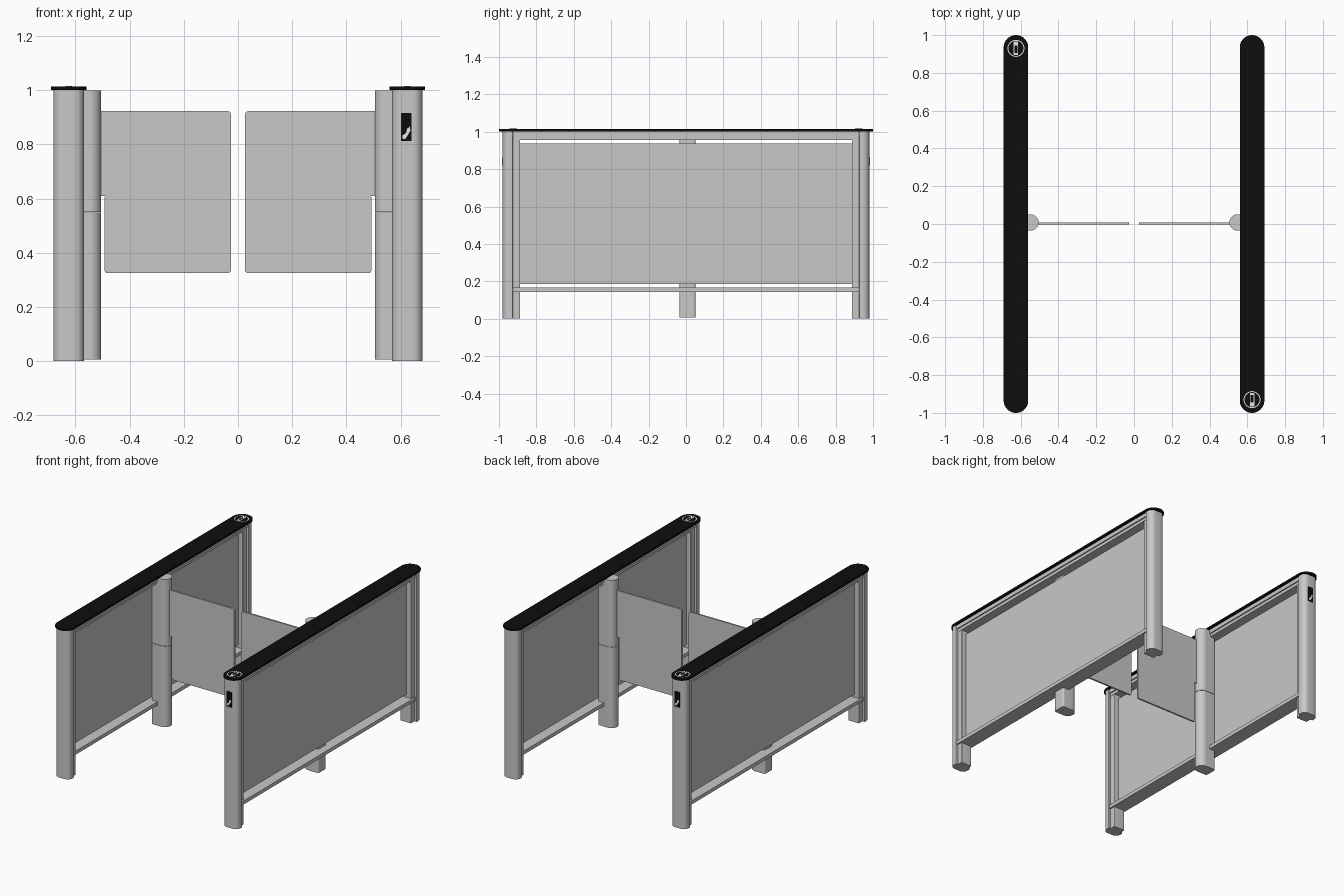
import bpy, bmesh, math
from mathutils import Vector

if "Cube" in bpy.data.objects:
    bpy.data.objects.remove(bpy.data.objects["Cube"])


def material(name, c):
    m = bpy.data.materials.new(name)
    m.diffuse_color = (c[0], c[1], c[2], 1)
    m.use_nodes = True
    m.node_tree.nodes["Principled BSDF"].inputs["Base Color"].default_value = m.diffuse_color
    return m


STEEL = material("brushed_steel", (0.58, 0.58, 0.58))
BLACK = material("gloss_black", (0.004, 0.004, 0.004))
WHITE = material("symbol_white", (0.9, 0.9, 0.9))


def rounded(x0, y0, x1, y1, radii, n=8):
    """Rectangle outline; radii for corners (x0,y0), (x1,y0), (x1,y1), (x0,y1)."""
    pts = []
    signs = [(1, 1), (-1, 1), (-1, -1), (1, -1)]
    for k, (cx, cy) in enumerate([(x0, y0), (x1, y0), (x1, y1), (x0, y1)]):
        r = radii[k]
        if r == 0:
            pts.append((cx, cy))
            continue
        ox, oy = cx + signs[k][0] * r, cy + signs[k][1] * r
        for i in range(n + 1):
            a = math.pi + (k + i / n) * math.pi / 2
            pts.append((ox + r * math.cos(a), oy + r * math.sin(a)))
    return pts


def circle(cx, cy, r, n=32):
    return [(cx + r * math.cos(2 * math.pi * i / n), cy + r * math.sin(2 * math.pi * i / n))
            for i in range(n)]


def prism(name, pts, lo, hi, mat, axis="z", sx=1, sy=1):
    """Extrude an outline along z (xy outline) or y (xz outline), flipped by sx, sy."""
    bm = bmesh.new()

    def co(p, d):
        x, y, z = (p[0], p[1], d) if axis == "z" else (p[0], d, p[1])
        return Vector((x * sx, y * sy, z))
    a = [bm.verts.new(co(p, lo)) for p in pts]
    b = [bm.verts.new(co(p, hi)) for p in pts]
    bm.faces.new(a)
    bm.faces.new(b)
    n = len(pts)
    for i in range(n):
        j = (i + 1) % n
        bm.faces.new((a[i], a[j], b[j], b[i]))
    bmesh.ops.remove_doubles(bm, verts=bm.verts, dist=1e-6)
    bmesh.ops.recalc_face_normals(bm, faces=bm.faces)
    me = bpy.data.meshes.new(name)
    bm.to_mesh(me)
    bm.free()
    me.materials.append(mat)
    ob = bpy.data.objects.new(name, me)
    bpy.context.collection.objects.link(ob)
    bpy.ops.object.select_all(action="DESELECT")
    ob.select_set(True)
    bpy.context.view_layer.objects.active = ob
    bpy.ops.object.shade_smooth_by_angle(angle=math.radians(35))
    return ob


def box(name, x0, x1, y0, y1, z0, z1, mat, s):
    return prism(name, rounded(x0, y0, x1, y1, (0, 0, 0, 0)), z0, z1, mat, sx=s, sy=s)


C = 0.625  # cabinet centre line
for s, side in ((1, "right"), (-1, "left")):
    # cabinet: the left one is the right one turned half a circle
    prism(side + "_top_cover", rounded(C - .065, -1, C + .065, 1, (.065,) * 4, 12),
          1.002, 1.014, BLACK, sx=s, sy=s)
    for e, end in ((1, "near"), (-1, "far")):
        post = rounded(C - .056, -.98, C + .056, -.925, (.035, .035, .004, .004))
        prism(f"{side}_{end}_post", post, 0, 1.002, STEEL, sx=s, sy=s * e)
        inner = rounded(C - .04, -.926, C + .04, -.887, (0, 0, .004, .004))
        prism(f"{side}_{end}_post_inner", inner, 0, .975, STEEL, sx=s, sy=s * e)
    box(side + "_top_rail", C - .05, C + .05, -.926, .926, .976, 1.003, STEEL, s)
    box(side + "_top_rail_lip", C - .042, C + .042, -.926, .926, .956, .977, STEEL, s)
    box(side + "_bottom_rail", C - .05, C + .05, -.926, .926, .142, .166, STEEL, s)
    box(side + "_side_panel", C - .006, C + .006, -.89, .89, .186, .936, STEEL, s)

    # round symbol on the cover
    iy = -.93
    prism(side + "_symbol_ring", circle(C, iy, .045), 1.013, 1.0145, WHITE, sx=s, sy=s)
    prism(side + "_symbol_disc", circle(C, iy, .040), 1.013, 1.015, BLACK, sx=s, sy=s)
    prism(side + "_symbol_card", rounded(C - .012, iy - .036, C + .012, iy + .036, (.004,) * 4, 3),
          1.014, 1.0155, WHITE, sx=s, sy=s)
    prism(side + "_symbol_card_face", rounded(C - .007, iy - .014, C + .007, iy + .026, (.002,) * 4, 3),
          1.014, 1.016, BLACK, sx=s, sy=s)

    # reader window on the end post, with a slanted hand mark
    prism(side + "_reader_window", rounded(.602, .812, .640, .916, (.002,) * 4, 3),
          -.982, -.976, BLACK, "y", s, s)
    prism(side + "_reader_mark", [(.606, .822), (.618, .820), (.637, .852), (.634, .866),
                                  (.624, .858), (.620, .842), (.607, .834)],
          -.983, -.978, WHITE, "y", s, s)

    # pivot column and gate leaf mirror across the passage
    col = rounded(.505, -.035, .622, .051, (.043, .012, .012, .043), 12)
    prism(side + "_pivot_column_lower", col, .006, .549, STEEL, sx=s)
    prism(side + "_pivot_column_upper", col, .551, .999, STEEL, sx=s)
    leaf = (rounded(.026, .325, .493, .61, (.012, .012, .008, 0), 5)[:-1]
            + [(.515, .61), (.515, .923)]
            + rounded(.026, .325, .515, .923, (0, 0, 0, .012), 5)[3:])
    prism(side + "_gate_leaf", leaf, -.003, .009, STEEL, "y", s)
